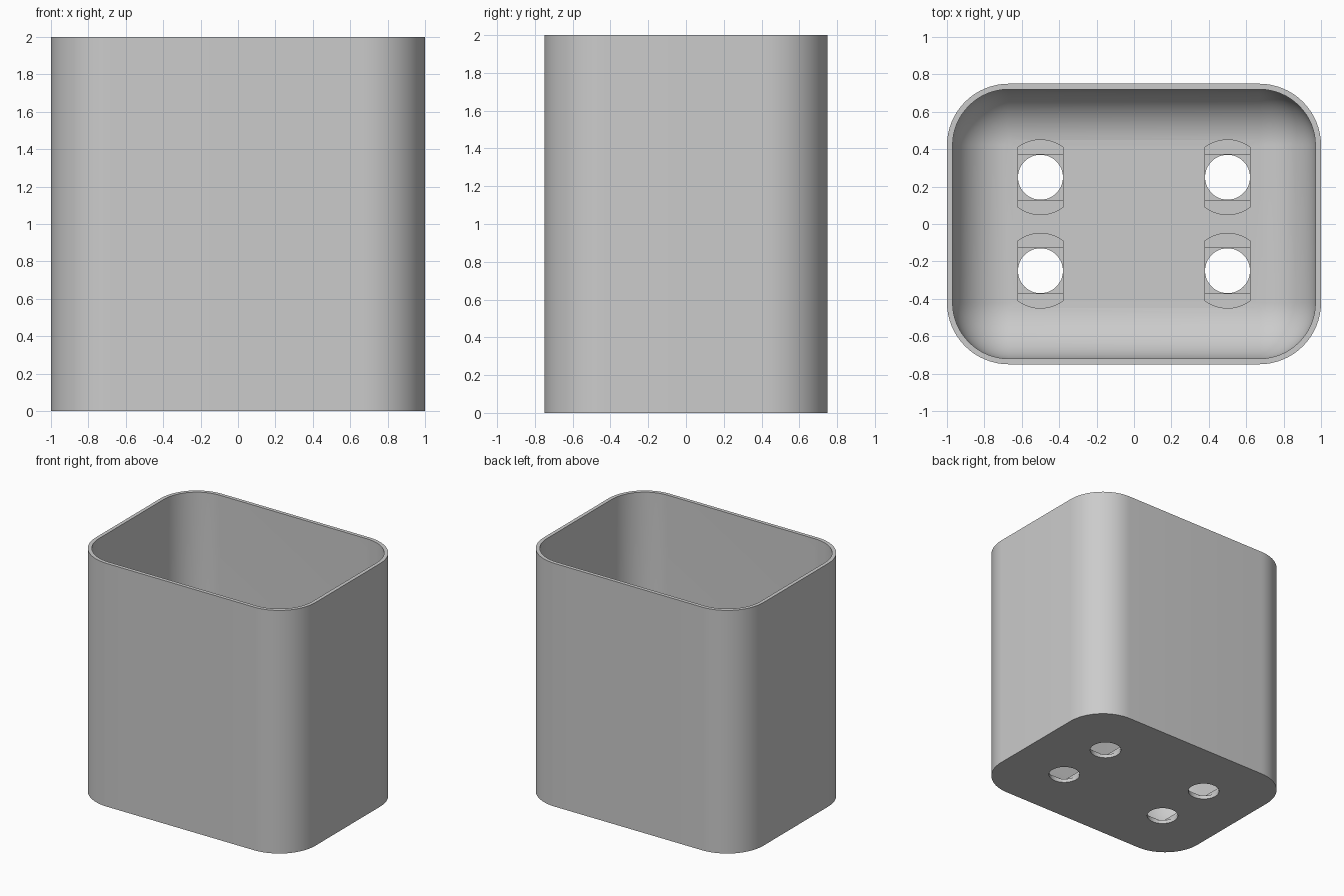
import bpy, bmesh, math

if "Cube" in bpy.data.objects:
    bpy.data.objects.remove(bpy.data.objects["Cube"])

HALF_X, HALF_Y, HEIGHT = 1.0, 0.75, 2.0
WALL, FLOOR = 0.03, 0.06
FILLET = 0.3              # inner radius of the corners and of the floor edge
STEPS = 16                # segments per quarter turn

grey = bpy.data.materials.new("light_grey")
grey.use_nodes = True
grey.diffuse_color = (0.6, 0.6, 0.6, 1)
grey.node_tree.nodes["Principled BSDF"].inputs["Base Color"].default_value = grey.diffuse_color


def make_object(name, bm):
    bmesh.ops.remove_doubles(bm, verts=bm.verts, dist=1e-5)
    bmesh.ops.recalc_face_normals(bm, faces=bm.faces)
    mesh = bpy.data.meshes.new(name)
    bm.to_mesh(mesh)
    bm.free()
    mesh.materials.append(grey)
    obj = bpy.data.objects.new(name, mesh)
    bpy.context.collection.objects.link(obj)
    return obj


def loft(bm, rings):
    """Skin a stack of equal loops and cap both ends."""
    loops = [[bm.verts.new(p) for p in ring] for ring in rings]
    for a, b in zip(loops, loops[1:]):
        for i in range(len(a)):
            j = (i + 1) % len(a)
            bm.faces.new((a[i], a[j], b[j], b[i]))
    bm.faces.new(loops[0])
    bm.faces.new(loops[-1])


def rounded_ring(radius, z):
    """Rounded rectangle around the fixed corner centres."""
    cx, cy = HALF_X - WALL - FILLET, HALF_Y - WALL - FILLET
    points = []
    for quarter, (sx, sy) in enumerate(((1, 1), (-1, 1), (-1, -1), (1, -1))):
        for i in range(STEPS + 1):
            a = (quarter + i / STEPS) * math.pi / 2
            points.append((sx * cx + radius * math.cos(a), sy * cy + radius * math.sin(a), z))
    return points


# Container: outer wall, rim, inner wall, then the rounded floor edge
rings = [rounded_ring(FILLET + WALL, 0), rounded_ring(FILLET + WALL, HEIGHT),
         rounded_ring(FILLET, HEIGHT)]
for i in range(STEPS + 1):
    a = i / STEPS * math.pi / 2
    rings.append(rounded_ring(FILLET * math.cos(a), FLOOR + FILLET * (1 - math.sin(a))))
bm = bmesh.new()
loft(bm, rings)
container = make_object("container", bm)


# Outlines of the stepped screw holes
HOLE, HEAD, SIDE = 0.12, 0.2, 0.121
circle = [(HOLE * math.cos(i * math.pi / 24), HOLE * math.sin(i * math.pi / 24)) for i in range(48)]
square = [(SIDE, SIDE), (-SIDE, SIDE), (-SIDE, -SIDE), (SIDE, -SIDE)]
start = math.acos(SIDE / HEAD)
arc = [start + (math.pi - 2 * start) * i / 12 for i in range(13)]
slot = [(s * HEAD * math.cos(a), s * HEAD * math.sin(a)) for s in (1, -1) for a in arc]


def cut_holes(name, outline, bottom):
    """Cut one step of all four holes, open towards the top."""
    bm = bmesh.new()
    for cx in (-0.5, 0.5):
        for cy in (-0.25, 0.25):
            loft(bm, [[(cx + x, cy + y, z) for x, y in outline] for z in (bottom, 0.2)])
    cutter = make_object(name, bm)
    cutter.hide_render = True
    mod = container.modifiers.new(name, "BOOLEAN")
    mod.operation, mod.solver, mod.object = "DIFFERENCE", "EXACT", cutter
    bpy.ops.object.modifier_apply(modifier=name)
    bpy.data.objects.remove(cutter)


bpy.ops.object.select_all(action="DESELECT")
container.select_set(True)
bpy.context.view_layer.objects.active = container
cut_holes("head_slots", slot, 0.04)
cut_holes("square_steps", square, 0.03)
cut_holes("round_holes", circle, -0.1)
bpy.ops.object.shade_smooth_by_angle(angle=math.radians(30))
